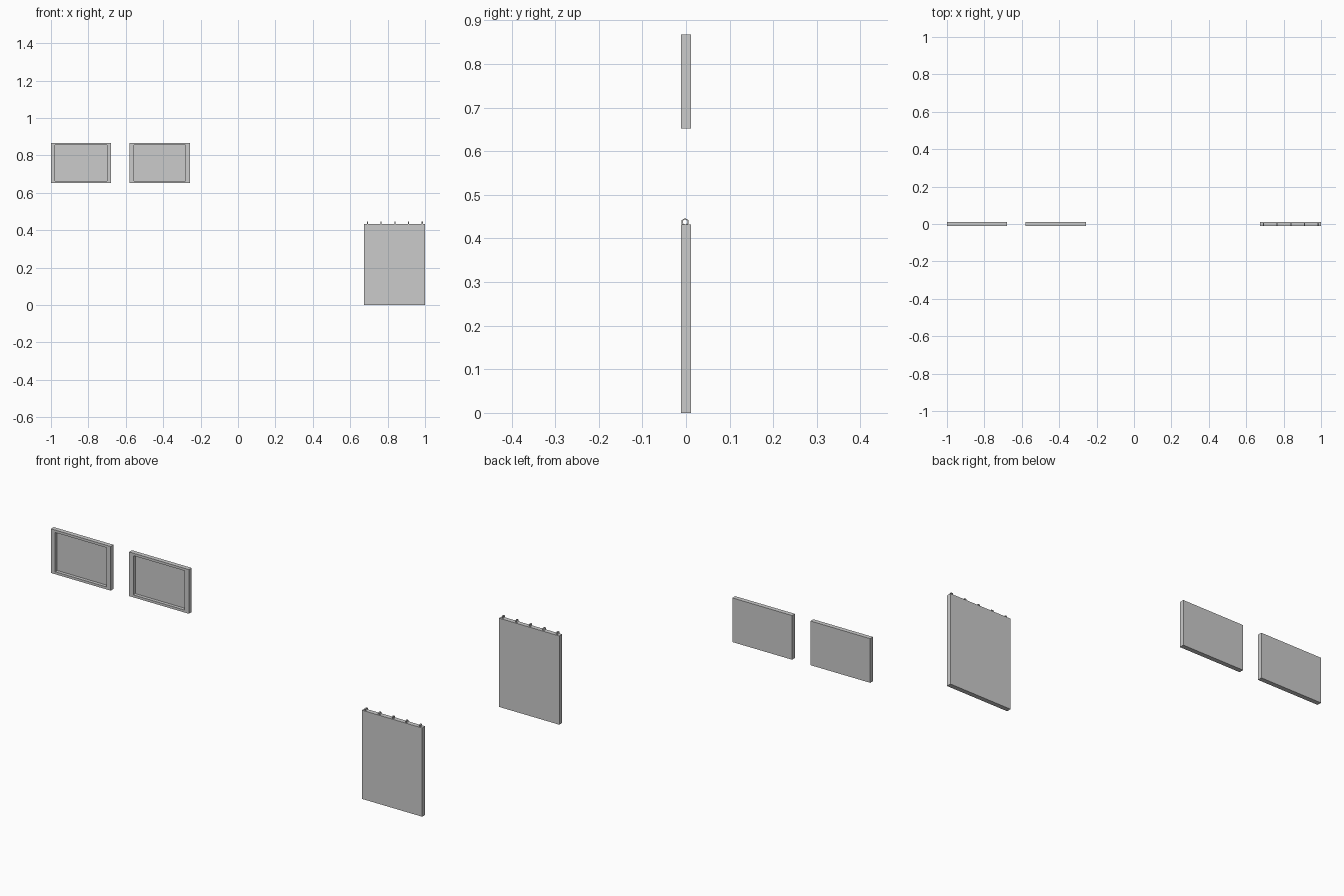
import bpy, bmesh, math
from mathutils import Matrix

if "Cube" in bpy.data.objects:
    bpy.data.objects.remove(bpy.data.objects["Cube"])


def finish(bm, name):
    bmesh.ops.recalc_face_normals(bm, faces=bm.faces)
    mesh = bpy.data.meshes.new(name)
    bm.to_mesh(mesh)
    bm.free()
    ob = bpy.data.objects.new(name, mesh)
    bpy.context.collection.objects.link(ob)
    return ob


def box(x0, x1, y0, y1, z0, z1):
    bm = bmesh.new()
    bmesh.ops.create_cube(bm, size=1)
    for v in bm.verts:
        v.co.x = x1 if v.co.x > 0 else x0
        v.co.y = y1 if v.co.y > 0 else y0
        v.co.z = z1 if v.co.z > 0 else z0
    bm.faces.ensure_lookup_table()
    return bm


T = 0.011  # half thickness shared by all panels


def frame(name, x0, x1, z0, z1, bx, bz, depth):
    # Panel with a rectangular recess sunk into its front face
    bm = box(x0, x1, -T, T, z0, z1)
    bm.normal_update()
    front = min(bm.faces, key=lambda f: f.normal.y)
    inner = bmesh.ops.extrude_discrete_faces(bm, faces=[front])["faces"][0]
    for v in inner.verts:
        v.co.x += bx if v.co.x < (x0 + x1) / 2 else -bx
        v.co.z += bz if v.co.z < (z0 + z1) / 2 else -bz
    floor = bmesh.ops.extrude_discrete_faces(bm, faces=[inner])["faces"][0]
    for v in floor.verts:
        v.co.y += depth
    return finish(bm, name)


# Two wall frames
frame("left_picture_frame", -1.0, -0.678, 0.652, 0.867, 0.0225, 0.012, 0.016)
frame("right_picture_frame", -0.579, -0.257, 0.652, 0.867, 0.0225, 0.012, 0.016)

# Hanging pad: one thick block
finish(box(0.675, 1.0, -T, T, 0.0, 0.432), "hanging_pad")


# Hexagonal binding rings along the top edge
def ring(name, x, outer=0.009, inner=0.006, half=0.003, sides=6):
    bm = bmesh.new()
    loops = []
    for dx, r in ((-half, outer), (half, outer), (half, inner), (-half, inner)):
        loops.append([bm.verts.new((x + dx,
                                    -0.002 + r * math.cos(math.tau * (i + 0.5) / sides),
                                    0.4375 + r * math.sin(math.tau * (i + 0.5) / sides)))
                      for i in range(sides)])
    for k in range(4):
        a, b = loops[k], loops[(k + 1) % 4]
        for i in range(sides):
            j = (i + 1) % sides
            bm.faces.new((a[i], a[j], b[j], b[i]))
    return finish(bm, name)


for i in range(5):
    ring(f"binding_ring_{i + 1}", 0.692 + 0.0733 * i)
